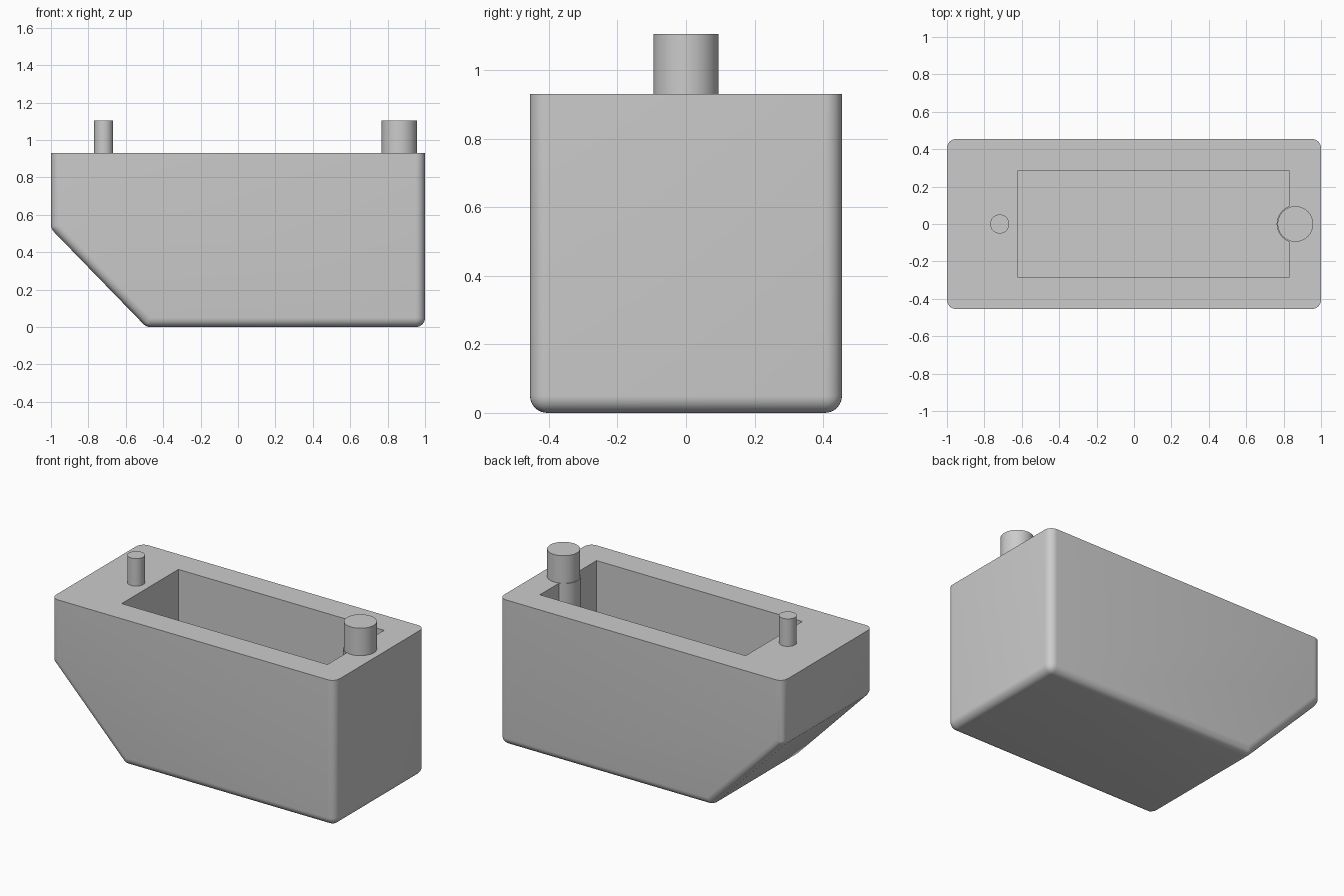
import bpy
import bmesh
from mathutils import Vector

TOP = 0.93          # rim height of the tank
HALF_DEPTH = 0.455  # half of the tank's y size
FLOOR = 0.2         # cavity floor height
ROUND = 0.05        # edge rounding radius

if "Cube" in bpy.data.objects:
    bpy.data.objects.remove(bpy.data.objects["Cube"], do_unlink=True)

grey = bpy.data.materials.new("plain_grey")
grey.use_nodes = True
grey.diffuse_color = (0.6, 0.6, 0.6, 1)
for node in grey.node_tree.nodes:
    if node.type == 'BSDF_PRINCIPLED':
        node.inputs["Base Color"].default_value = grey.diffuse_color


def make_object(name, bm):
    bmesh.ops.recalc_face_normals(bm, faces=bm.faces)
    mesh = bpy.data.meshes.new(name)
    bm.to_mesh(mesh)
    bm.free()
    mesh.materials.append(grey)
    obj = bpy.data.objects.new(name, mesh)
    bpy.context.collection.objects.link(obj)
    return obj


def activate(obj):
    bpy.ops.object.select_all(action='DESELECT')
    obj.select_set(True)
    bpy.context.view_layer.objects.active = obj


def smooth(obj):
    activate(obj)
    bpy.ops.object.shade_smooth_by_angle(angle=0.6)


def extrude_profile(points, half_depth):
    bm = bmesh.new()
    face = bm.faces.new([bm.verts.new((x, -half_depth, z)) for x, z in points])
    new = bmesh.ops.extrude_face_region(bm, geom=[face])["geom"]
    verts = [g for g in new if isinstance(g, bmesh.types.BMVert)]
    bmesh.ops.translate(bm, verts=verts, vec=(0, 2 * half_depth, 0))
    return bm


def post(name, x, radius, bottom, top):
    bm = bmesh.new()
    bmesh.ops.create_cone(bm, cap_ends=True, segments=64, radius1=radius,
                          radius2=radius, depth=top - bottom)
    bmesh.ops.translate(bm, verts=bm.verts, vec=(x, 0, (top + bottom) / 2))
    obj = make_object(name, bm)
    smooth(obj)
    return obj


# Tank body: sloped end, every edge rounded except the top rim
bm = extrude_profile([(-1, TOP), (-1, 0.525), (-0.49, 0), (1, 0), (1, TOP)], HALF_DEPTH)
weight = bm.edges.layers.float.new("bevel_weight_edge")
bmesh.ops.recalc_face_normals(bm, faces=bm.faces)
for edge in bm.edges:
    if all(v.co.z > TOP - 0.01 for v in edge.verts):
        continue
    # shallow corners need a smaller offset for the same radius
    edge[weight] = 1.0 if edge.calc_face_angle() > 1.2 else 0.41
body = make_object("tank_body", bm)
bevel = body.modifiers.new("rounded_edges", 'BEVEL')
bevel.limit_method = 'WEIGHT'
bevel.width = ROUND
bevel.segments = 8

# Rectangular cavity cut down from the rim
cutter = make_object("cavity_cutter", extrude_profile(
    [(-0.62, FLOOR), (0.83, FLOOR), (0.83, TOP + 0.2), (-0.62, TOP + 0.2)], 0.285))
cutter.hide_render = True
cut = body.modifiers.new("cavity", 'BOOLEAN')
cut.operation = 'DIFFERENCE'
cut.solver = 'EXACT'
cut.object = cutter
activate(body)
for name in [m.name for m in body.modifiers]:
    bpy.ops.object.modifier_apply(modifier=name)
bpy.data.objects.remove(cutter, do_unlink=True)
smooth(body)

# Upright posts, the large one standing on a slightly wider column in the cavity
post("small_post", -0.718, 0.051, TOP - 0.02, 1.105)
post("large_post", 0.863, 0.095, TOP - 0.02, 1.105)
post("large_post_column", 0.863, 0.1, FLOOR - 0.02, TOP - 0.001)
